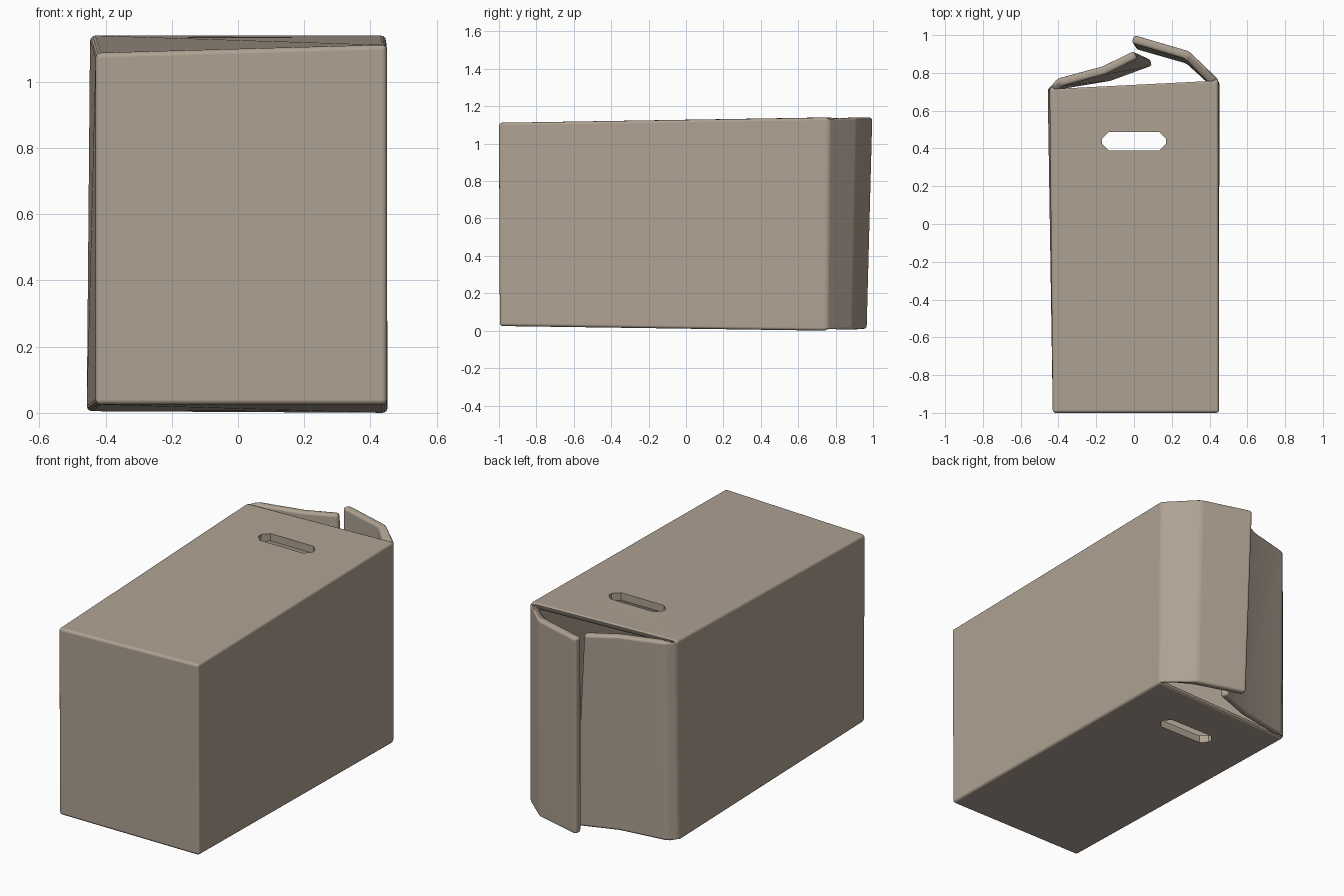
import bpy, bmesh, math

cube = bpy.data.objects.get("Cube")
if cube:
    bpy.data.objects.remove(cube, do_unlink=True)

# Cardboard colour
card = bpy.data.materials.new("warm_grey_cardboard")
card.use_nodes = True
colour = (0.43, 0.36, 0.29, 1)
card.diffuse_color = colour
bsdf = card.node_tree.nodes["Principled BSDF"]
bsdf.inputs["Base Color"].default_value = colour
bsdf.inputs["Roughness"].default_value = 0.8


def make_object(name, bm):
    mesh = bpy.data.meshes.new(name)
    bm.to_mesh(mesh)
    bm.free()
    mesh.materials.append(card)
    obj = bpy.data.objects.new(name, mesh)
    bpy.context.collection.objects.link(obj)
    return obj


# Wall strip seen from above: (bottom point, top point) from one flap tip to the other
strip = [
    ((0.08, 0.88, 0.01), (0.0, 0.917, 1.13)),        # right flap tip
    ((-0.14, 0.80, 0.01), (-0.165, 0.835, 1.135)),   # right flap crease
    ((-0.41, 0.755, 0.005), (-0.405, 0.77, 1.14)),
    ((-0.457, 0.715, 0.005), (-0.447, 0.72, 1.14)),  # right hinge
    ((-0.43, -0.995, 0.025), (-0.43, -1.0, 1.087)),  # front corners
    ((0.45, -0.995, 0.025), (0.45, -1.0, 1.112)),
    ((0.452, 0.755, 0.0), (0.447, 0.765, 1.14)),     # left hinge
    ((0.30, 0.89, 0.005), (0.29, 0.915, 1.14)),      # left flap crease
    ((0.02, 0.97, 0.01), (0.0, 1.0, 1.14)),          # left flap tip
]
bm = bmesh.new()
low = [bm.verts.new(b) for b, t in strip]
high = [bm.verts.new(t) for b, t in strip]
for i in range(len(strip) - 1):
    bm.faces.new((low[i], low[i + 1], high[i + 1], high[i]))
bm.faces.new(high[3:7])           # top panel
bm.faces.new(low[3:7][::-1])      # bottom panel
carton = make_object("carton", bm)

# Slot cutter for the hand holes in the top and bottom panels
bm = bmesh.new()
half_x, half_y, cut, mid_y = 0.17, 0.048, 0.035, 0.438
outline = []
for sx, sy in ((1, 1), (-1, 1), (-1, -1), (1, -1)):
    pair = [(sx * half_x, sy * (half_y - cut)), (sx * (half_x - cut), sy * half_y)]
    outline += pair if sx * sy > 0 else pair[::-1]
base = bm.faces.new([bm.verts.new((x, y + mid_y, -0.2)) for x, y in outline])
grown = bmesh.ops.extrude_face_region(bm, geom=[base])["geom"]
bmesh.ops.translate(bm, vec=(0, 0, 1.6),
                    verts=[g for g in grown if isinstance(g, bmesh.types.BMVert)])
bmesh.ops.recalc_face_normals(bm, faces=bm.faces)
cutter = make_object("hand_hole_cutter", bm)
cutter.hide_render = True

# Thickness, rounded edges, hand holes
shell = carton.modifiers.new("Thickness", "SOLIDIFY")
shell.thickness = 0.045
shell.offset = -1
shell.use_even_offset = True
shell.use_quality_normals = True
bevel = carton.modifiers.new("Rounded edges", "BEVEL")
bevel.width = 0.018
bevel.segments = 3
bevel.limit_method = "ANGLE"
bevel.angle_limit = math.radians(25)
holes = carton.modifiers.new("Hand holes", "BOOLEAN")
holes.operation = "DIFFERENCE"
holes.solver = "EXACT"
holes.object = cutter

bpy.ops.object.select_all(action="DESELECT")
carton.select_set(True)
bpy.context.view_layer.objects.active = carton
bpy.ops.object.convert(target="MESH")
bpy.data.objects.remove(cutter, do_unlink=True)

# Smooth bends with flat panels
bpy.ops.object.shade_smooth_by_angle(angle=math.radians(38))
weighted = carton.modifiers.new("Flat panels", "WEIGHTED_NORMAL")
weighted.keep_sharp = True
